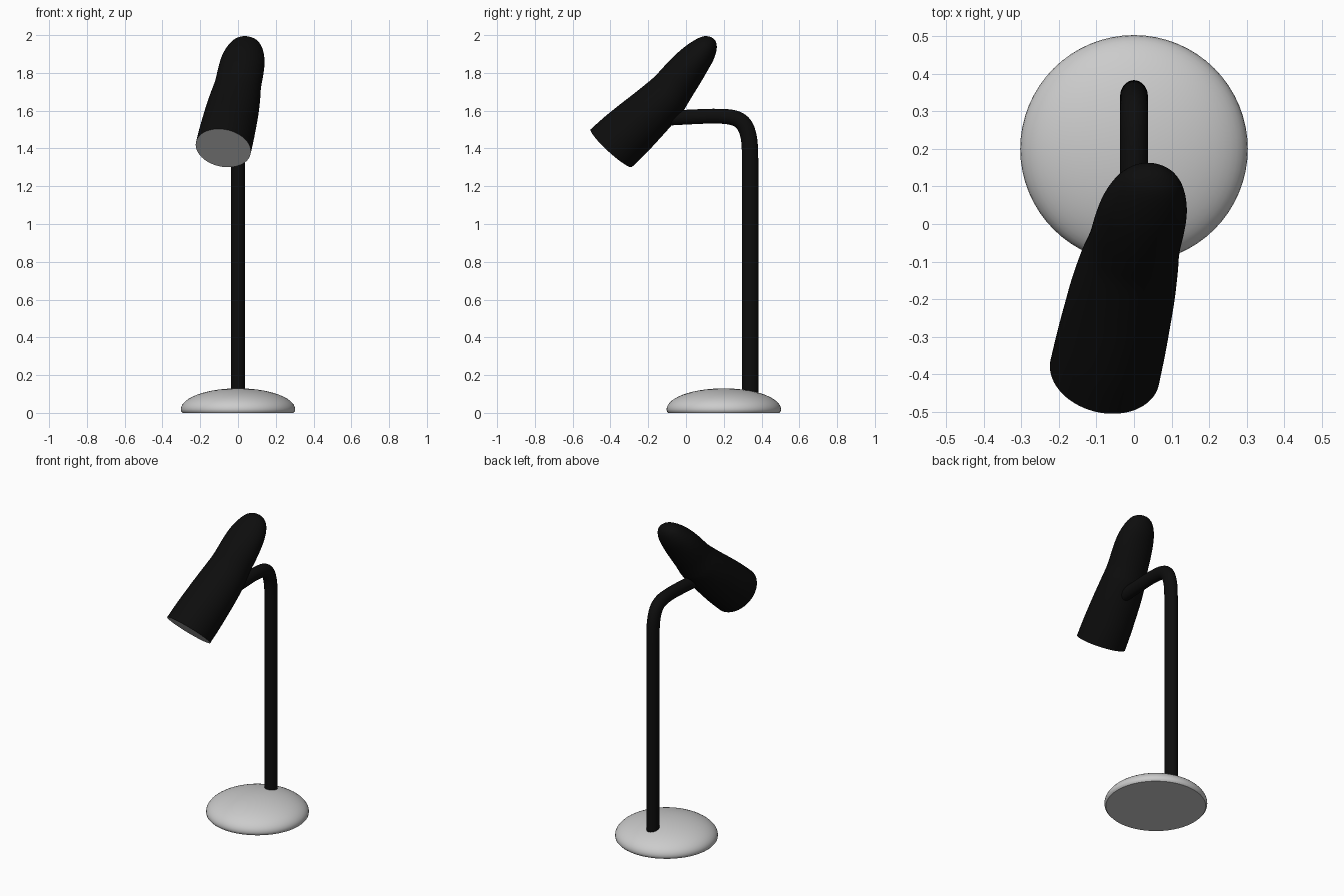
import bpy, bmesh, math
from mathutils import Vector

if "Cube" in bpy.data.objects:
    bpy.data.objects.remove(bpy.data.objects["Cube"])


def material(name, c):
    m = bpy.data.materials.new(name)
    m.diffuse_color = (c, c, c, 1)
    m.use_nodes = True
    m.node_tree.nodes["Principled BSDF"].inputs["Base Color"].default_value = m.diffuse_color
    return m


black = material("black", 0.004)
grey = material("light grey", 0.6)


def loft(name, rings, mats, sides=48):
    """rings: (centre, axis_a, axis_b) with axes already scaled to the radii."""
    bm = bmesh.new()
    loops = []
    for c, a, b in rings:
        loop = []
        for i in range(sides):
            t = 2 * math.pi * i / sides
            loop.append(bm.verts.new(c + a * math.cos(t) + b * math.sin(t)))
        loops.append(loop)
    for l0, l1 in zip(loops, loops[1:]):
        for i in range(sides):
            j = (i + 1) % sides
            bm.faces.new((l0[i], l0[j], l1[j], l1[i]))
    start = bm.faces.new(loops[0])
    bm.faces.new(loops[-1])
    start.material_index = len(mats) - 1
    bmesh.ops.recalc_face_normals(bm, faces=bm.faces)
    me = bpy.data.meshes.new(name)
    bm.to_mesh(me)
    bm.free()
    for m in mats:
        me.materials.append(m)
    ob = bpy.data.objects.new(name, me)
    bpy.context.collection.objects.link(ob)
    bpy.ops.object.select_all(action='DESELECT')
    ob.select_set(True)
    bpy.context.view_layer.objects.active = ob
    bpy.ops.object.shade_smooth_by_angle(angle=math.radians(40))
    return ob


def smooth_rows(rows, steps=4):
    """Catmull-Rom interpolation of number rows."""
    out = []
    n = len(rows)
    for i in range(n - 1):
        p = [rows[max(0, min(n - 1, i + k))] for k in (-1, 0, 1, 2)]
        for s in range(steps):
            t = s / steps
            out.append([0.5 * (2 * b + (c - a) * t + (2 * a - 5 * b + 4 * c - d) * t * t
                               + (3 * b - a - 3 * c + d) * t ** 3)
                        for a, b, c, d in zip(*p)])
    out.append(rows[-1])
    return out


X, Y = Vector((1, 0, 0)), Vector((0, 1, 0))

# domed base
profile = [(0.294, 0), (0.301, 0.008)]
for k in range(15):
    a = math.radians(88.5) * k / 14
    profile.append((0.303 * math.cos(a), 0.018 + 0.112 * math.sin(a)))
loft("base", [(Vector((0, 0.2, z)), X * r, Y * r) for r, z in profile], [grey], 64)

# bent stem: y, z, in-plane radius
path = smooth_rows([(0.34, 0.08, 0.043), (0.34, 0.7, 0.043), (0.34, 1.2, 0.043),
                    (0.339, 1.37, 0.043), (0.332, 1.46, 0.043), (0.308, 1.525, 0.043),
                    (0.26, 1.56, 0.041), (0.17, 1.571, 0.039), (0.05, 1.568, 0.039),
                    (-0.1, 1.56, 0.039)])
rings = []
for i, (y, z, r) in enumerate(path):
    p, q = path[max(0, i - 1)], path[min(len(path) - 1, i + 1)]
    d = Vector((0, q[0] - p[0], q[1] - p[1])).normalized()
    rings.append((Vector((0, y, z)), X * 0.037, d.cross(X) * r))
loft("stem", rings, [black], 32)

# lamp head: distance along axis, offset, height radius, width radius
sections = smooth_rows([(0, 0, 0.148, 0.148), (0.1, -0.008, 0.146, 0.147),
                        (0.2, -0.016, 0.139, 0.144), (0.3, -0.024, 0.13, 0.14),
                        (0.4, -0.029, 0.12, 0.132), (0.45, -0.027, 0.113, 0.126),
                        (0.5, -0.022, 0.108, 0.122), (0.57, -0.016, 0.101, 0.121),
                        (0.65, -0.011, 0.089, 0.115), (0.72, -0.01, 0.073, 0.097),
                        (0.77, -0.008, 0.051, 0.07), (0.795, -0.009, 0.025, 0.035),
                        (0.801, -0.01, 0.004, 0.005)])
axis = Vector((0.162, 0.666, 0.728)).normalized()
side = axis.cross(X).normalized()
if side.z < 0:
    side = -side
wide = axis.cross(side).normalized()
origin = Vector((-0.078, -0.395, 1.402))
# the flat opening takes the grey colour
loft("lamp_head", [(origin + axis * t + side * c, side * r, wide * w)
                   for t, c, r, w in sections], [black, grey], 64)
